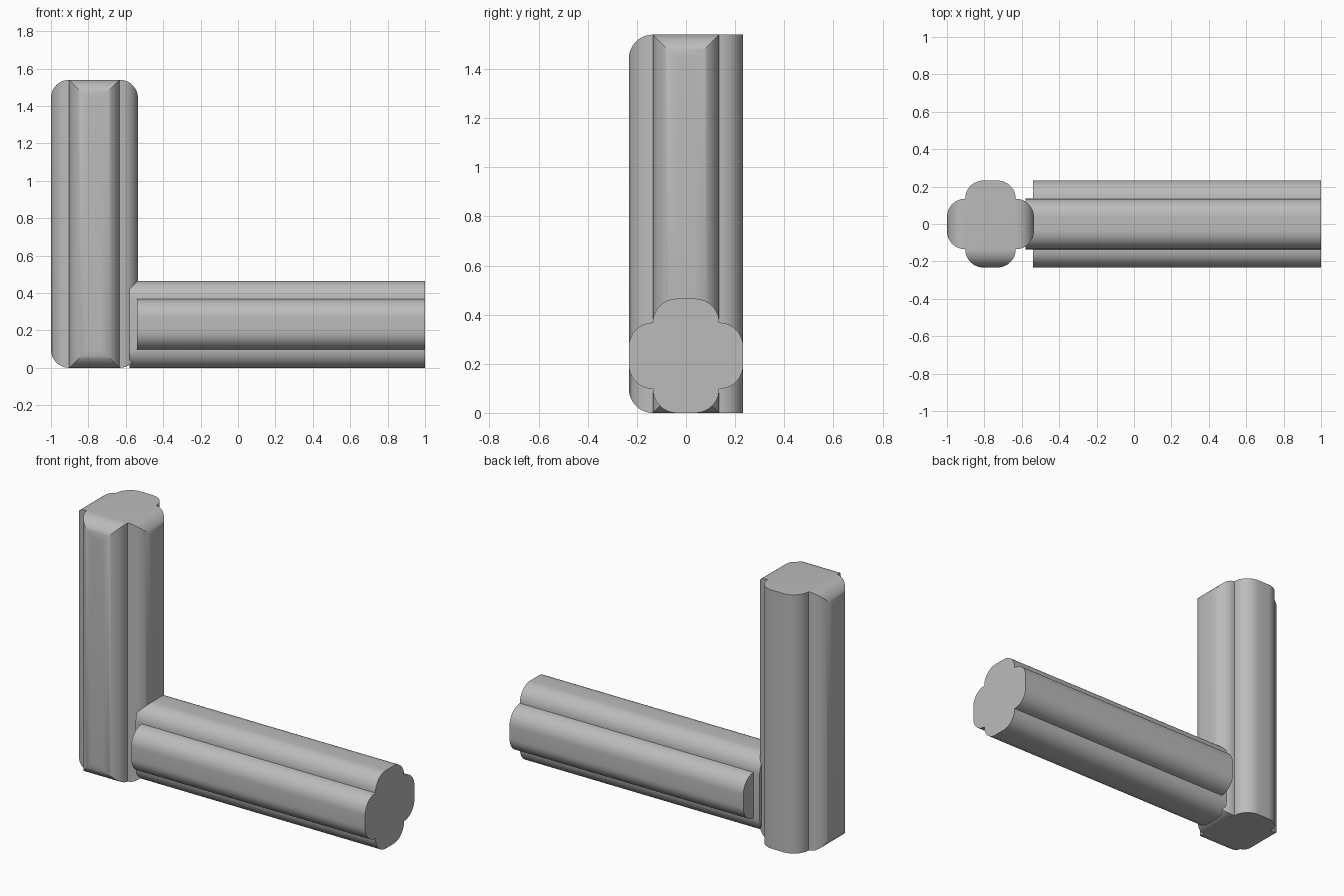
import bpy, bmesh, math
from mathutils import Matrix, Vector

if "Cube" in bpy.data.objects:
    bpy.data.objects.remove(bpy.data.objects["Cube"], do_unlink=True)

HALF = 0.2325          # half width of the clover section
CORE = 0.135           # half width of one lobe
R = HALF - CORE        # corner radius
STEPS = 12

grey = bpy.data.materials.new("plain_grey")
grey.use_nodes = True
colour = (0.5, 0.5, 0.5, 1)
grey.diffuse_color = colour
grey.node_tree.nodes["Principled BSDF"].inputs["Base Color"].default_value = colour


def clover_bar(name, length, rounded, set_back, matrix):
    """Four lobes around a square core along local z; lobe i points at i * 90 degrees."""
    bm = bmesh.new()
    for z in (0, length):
        bm.faces.new([bm.verts.new((x * CORE, y * CORE, z))
                      for x, y in ((-1, -1), (1, -1), (1, 1), (-1, 1))])
    for i in range(4):
        turn = Matrix.Rotation(i * math.pi / 2, 3, 'Z')
        start = set_back.get(i, 0)
        # each ring: distance out, half width, bottom and top
        rings = [(CORE, CORE, 0, length)]
        for s in range(0 if start else 1, STEPS + 1):
            a = s / STEPS * math.pi / 2
            drop = R * (1 - math.cos(a))
            inset = drop if i in rounded else 0
            rings.append((CORE + R * math.sin(a), CORE - drop,
                          start + inset, length - inset))
        loops = [[bm.verts.new(turn @ Vector(p)) for p in
                  ((d, -w, lo), (d, w, lo), (d, w, hi), (d, -w, hi))]
                 for d, w, lo, hi in rings]
        for a, b in zip(loops, loops[1:]):
            for k in range(4):
                n = (k + 1) % 4
                bm.faces.new((a[k], a[n], b[n], b[k]))
        bm.faces.new(loops[-1])
    bmesh.ops.remove_doubles(bm, verts=bm.verts, dist=1e-5)
    bmesh.ops.dissolve_degenerate(bm, edges=bm.edges, dist=1e-5)
    bmesh.ops.recalc_face_normals(bm, faces=bm.faces)
    bm.transform(matrix)
    mesh = bpy.data.meshes.new(name)
    bm.to_mesh(mesh)
    bm.free()
    mesh.materials.append(grey)
    obj = bpy.data.objects.new(name, mesh)
    bpy.context.collection.objects.link(obj)
    bpy.ops.object.select_all(action='DESELECT')
    obj.select_set(True)
    bpy.context.view_layer.objects.active = obj
    bpy.ops.object.shade_smooth_by_angle(angle=math.radians(30))


# Upright post: rounded ends on the left, right and front lobes
clover_bar("upright_post", 1.54, {0, 2, 3}, {},
           Matrix.Translation((HALF - 1, 0, 0)))

# Lying beam: front and back lobes stop short of the post
clover_bar("lying_beam", 1.58, set(), {1: 0.04, 3: 0.04},
           Matrix.Translation((-0.58, 0, HALF)) @ Matrix.Rotation(math.pi / 2, 4, 'Y'))
